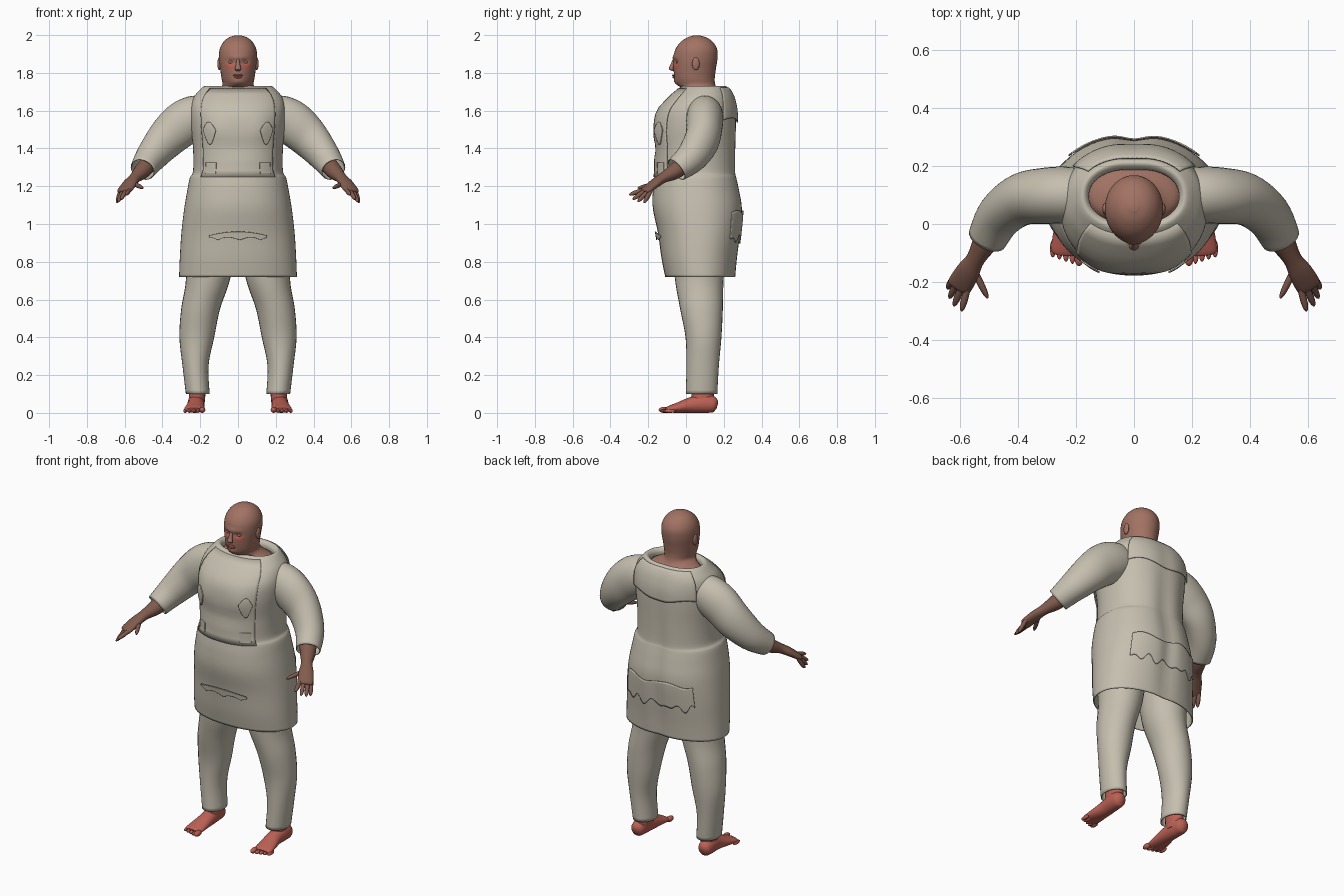
import bpy, bmesh, math
from mathutils import Vector

cube = bpy.data.objects.get("Cube")
if cube:
    bpy.data.objects.remove(cube)


def material(name, r, g, b):
    m = bpy.data.materials.new(name)
    m.use_nodes = True
    m.diffuse_color = (r, g, b, 1)
    m.node_tree.nodes["Principled BSDF"].inputs["Base Color"].default_value = (r, g, b, 1)
    return m


CLOTH = material("linen", .56, .52, .43)
SKIN = material("brown skin", .36, .17, .125)
HAND = material("dark skin", .22, .105, .075)
RED = material("reddish skin", .50, .12, .09)


def finish(name, bm, mats, mirror=False, thickness=0):
    bmesh.ops.recalc_face_normals(bm, faces=bm.faces)
    me = bpy.data.meshes.new(name)
    bm.to_mesh(me)
    bm.free()
    ob = bpy.data.objects.new(name, me)
    bpy.context.collection.objects.link(ob)
    for m in mats:
        me.materials.append(m)
    if mirror:
        ob.modifiers.new("Mirror", 'MIRROR').use_clip = False
    if thickness:
        ob.modifiers.new("Thickness", 'SOLIDIFY').thickness = thickness
    bpy.ops.object.select_all(action='DESELECT')
    ob.select_set(True)
    bpy.context.view_layer.objects.active = ob
    bpy.ops.object.shade_smooth_by_angle(angle=math.radians(50))
    return ob


def spline(rows, steps):
    # Catmull-Rom interpolation of every column
    out = []
    for i in range(len(rows) - 1):
        quad = [rows[max(i - 1, 0)], rows[i], rows[i + 1], rows[min(i + 2, len(rows) - 1)]]
        for s in range(steps):
            t = s / steps
            out.append([b + .5 * t * (c - a + t * (2 * a - 5 * b + 4 * c - d + t * (3 * (b - c) + d - a)))
                        for a, b, c, d in zip(*quad)])
    return out + [list(rows[-1])]


def oval(angle, power):
    c, s = math.cos(angle), math.sin(angle)
    return (math.copysign(abs(c) ** (2 / power), c), math.copysign(abs(s) ** (2 / power), s))


def loft(name, rings, mats, upright=False, segs=28, steps=5, power=2.0,
         caps=True, mirror=False, thickness=0, shape=None, paint=None):
    # rings: x, y, z, side radius, depth radius
    rows = spline(rings, steps)
    bm = bmesh.new()
    loops = []
    for i, (x, y, z, ru, rv) in enumerate(rows):
        u, v = Vector((1, 0, 0)), Vector((0, 1, 0))
        if not upright:
            t = (Vector(rows[min(i + 1, len(rows) - 1)][:3]) - Vector(rows[max(i - 1, 0)][:3])).normalized()
            u = t.cross(Vector((0, 0, 1))).normalized()
            v = u.cross(t)
        loop = []
        for k in range(segs):
            c, s = oval(2 * math.pi * k / segs, power)
            p = Vector((x, y, z)) + u * c * ru + v * s * rv
            loop.append(bm.verts.new(shape(p) if shape else p))
        loops.append(loop)
    for a, b in zip(loops, loops[1:]):
        for k in range(segs):
            j = (k + 1) % segs
            f = bm.faces.new((a[k], a[j], b[j], b[k]))
            if paint:
                f.material_index = paint(f.calc_center_median())
    if caps:
        bm.faces.new(loops[0])
        bm.faces.new(loops[-1])
    return finish(name, bm, mats, mirror, thickness)


def blob(name, centre, size, mat, mirror=False):
    bm = bmesh.new()
    bmesh.ops.create_uvsphere(bm, u_segments=16, v_segments=10, radius=1)
    for v in bm.verts:
        v.co = Vector([c + s * q for c, s, q in zip(centre, size, v.co)])
    return finish(name, bm, [mat], mirror)


def upright_rings(profile):
    # profile: height, half width, front depth, back depth
    return [(0, (f + b) / 2, z, w, (b - f) / 2) for z, w, f, b in profile]


# Tunic body: flared skirt, stepped waist, sloping shoulders and neckline
TUNIC = upright_rings([
    (.72, .312, -.11, .265), (.82, .308, -.13, .275), (.95, .30, -.148, .292),
    (1.08, .285, -.175, .303), (1.18, .268, -.175, .288), (1.245, .255, -.167, .274),
    (1.28, .238, -.163, .268), (1.40, .238, -.165, .268), (1.52, .25, -.166, .27),
    (1.60, .252, -.15, .268), (1.66, .24, -.10, .255), (1.70, .212, -.058, .238),
    (1.73, .178, -.02, .215), (1.715, .158, .0, .193), (1.69, .155, .0, .19)])


def bump(value, centre, width):
    return math.exp(-((value - centre) / width) ** 2)


def drape(p):
    # Seat lobes behind, flattened bust and belly folds in front
    q = p.copy()
    if p.y > .1:
        q.y -= .016 * bump(p.x, 0, .05) * bump(p.z, 1.1, .5)
    else:
        q.y -= .008 * bump(abs(p.x), .12, .06) * bump(p.z, 1.5, .06)
        q.y += .010 * bump(p.z, 1.40, .04) * bump(p.x, 0, .15)
    return q


loft("tunic", TUNIC, [CLOTH], True, segs=64, power=2.2, caps=False, thickness=.006, shape=drape)

DENSE = spline(TUNIC[:13], 8)


def on_tunic(angle, z, lift):
    for a, b in zip(DENSE, DENSE[1:]):
        if a[2] <= z <= b[2]:
            t = (z - a[2]) / (b[2] - a[2])
            x, y, _, w, d = [p + (q - p) * t for p, q in zip(a, b)]
            c, s = oval(angle, 2.2)
            return drape(Vector((x + c * (w + lift), y + s * (d + lift), z)))


def panel(name, a0, a1, bottom, top, lift=.006, cols=28, rows=14):
    # Layer of cloth following the tunic; bottom and top are functions of 0..1
    bm = bmesh.new()
    grid = []
    for i in range(cols + 1):
        t = i / cols
        ang = math.radians(a0 + (a1 - a0) * t)
        grid.append([bm.verts.new(on_tunic(ang, bottom(t) + (top(t) - bottom(t)) * j / rows, lift))
                     for j in range(rows + 1)])
    for a, b in zip(grid, grid[1:]):
        for j in range(rows):
            bm.faces.new((a[j], b[j], b[j + 1], a[j + 1]))
    return finish(name, bm, [CLOTH], thickness=.005)


# Layered cloth: bib, back yoke, ragged seat fold, belly fold and pockets
panel("bib", 222, 318, lambda t: 1.25, lambda t: 1.72)
panel("back_yoke", 38, 142, lambda t: 1.55 + .012 * math.sin(9 * t), lambda t: 1.722, .010)
panel("seat_fold", 45, 135, lambda t: .92 + .025 * math.sin(31 * t) * math.sin(5 * t),
      lambda t: 1.06 + .012 * math.sin(12 * t), .008, cols=60)
panel("belly_fold", 243, 297, lambda t: .915 + .015 * abs(math.cos(9 * t)),
      lambda t: .94 + .02 * math.sin(math.pi * t), .010, cols=40)
for side, mid in (("right", 236), ("left", 304)):
    panel(side + "_chest_fold", mid - 9, mid + 9,
          lambda t: 1.49 - .07 * math.sin(math.pi * t), lambda t: 1.50 + .04 * math.sin(math.pi * t), .014)
    panel(side + "_waist_pocket", mid - 8, mid + 8, lambda t: 1.265, lambda t: 1.325, .010)

# Sleeves and trouser legs
loft("sleeves", [(.17, .10, 1.575, .09, .10), (.23, .10, 1.565, .097, .115), (.30, .097, 1.525, .097, .118),
                 (.385, .085, 1.445, .09, .105), (.46, .03, 1.355, .08, .085),
                 (.505, -.05, 1.288, .068, .066)],
     [CLOTH], caps=False, mirror=True, thickness=.005)
loft("trouser_legs", [(.213, .0825, .10, .063, .083), (.225, .088, .25, .069, .086),
                      (.218, .0925, .40, .092, .095), (.198, .082, .55, .103, .113),
                      (.157, .07, .72, .118, .13), (.15, .075, .95, .14, .15)],
     [CLOTH], True, caps=False, mirror=True, thickness=.005)


# Head and neck, with eye hollows and flushed cheeks
def face(p):
    q = p.copy()
    if p.y < .02:
        q.y += .011 * bump(abs(p.x), .036, .018) * bump(p.z, 1.858, .014)
        q.y -= .006 * bump(p.z, 1.883, .012) * bump(p.x, 0, .05)
        q.y -= .008 * bump(p.z, 1.752, .016) * bump(p.x, 0, .03)
    return q


def flushed(c):
    return int(c.y < 0 and bump(abs(c.x), .045, .024) * bump(c.z, 1.84, .02) > .4)


loft("head", upright_rings([
    (1.67, .17, -.02, .21), (1.695, .145, -.003, .185), (1.715, .105, -.015, .165),
    (1.737, .083, -.045, .155), (1.77, .087, -.06, .152), (1.82, .094, -.066, .158),
    (1.87, .100, -.066, .166), (1.92, .098, -.058, .166), (1.96, .080, -.032, .146),
    (1.987, .050, .006, .11), (1.999, .012, .045, .07)]),
    [SKIN, RED], True, segs=56, steps=6, shape=face, paint=flushed)
loft("nose", [(0, -.060, 1.875, .008, .008), (0, -.071, 1.845, .011, .011),
              (0, -.078, 1.822, .017, .013), (0, -.070, 1.811, .010, .006)], [SKIN], True, segs=16)
blob("upper_lip", (0, -.066, 1.787), (.026, .008, .005), RED)
blob("lower_lip", (0, -.064, 1.777), (.022, .008, .006), RED)
blob("eyelids", (.036, -.045, 1.857), (.015, .008, .008), SKIN, True)
blob("ears", (.099, .052, 1.848), (.010, .020, .034), SKIN, True)

# Forearms, hands and fingers
loft("forearms_and_palms", [(.47, .0, 1.325, .048, .046), (.51, -.06, 1.278, .044, .042),
                            (.545, -.12, 1.245, .032, .028), (.572, -.165, 1.215, .041, .024),
                            (.600, -.212, 1.178, .043, .018), (.606, -.222, 1.170, .034, .010)],
     [HAND], segs=20, mirror=True)
FINGERS = {"index": ((.573, -.222, 1.182), (.594, -.300, 1.155)),
           "middle": ((.592, -.216, 1.178), (.620, -.282, 1.130)),
           "ring": ((.610, -.204, 1.172), (.635, -.255, 1.118)),
           "little": ((.624, -.190, 1.168), (.641, -.222, 1.112)),
           "thumb": ((.555, -.150, 1.215), (.503, -.255, 1.190))}
for label, (base, tip) in FINGERS.items():
    b, e = Vector(base), Vector(tip)
    loft(label + "_fingers", [(*b.lerp(e, t), r, r) for t, r in
                              ((-.15, .011), (.5, .012), (.85, .009), (1, .003))],
         [HAND], segs=12, steps=3, mirror=True)

# Feet, ankles and toes
loft("feet", [(.225, .166, .038, .012, .016), (.225, .15, .042, .036, .040), (.224, .10, .050, .043, .050),
              (.222, .03, .042, .044, .042), (.228, -.04, .028, .051, .028),
              (.232, -.09, .019, .053, .018), (.233, -.106, .015, .042, .012)],
     [RED], segs=24, mirror=True)
loft("ankles", [(.22, .085, .04, .042, .062), (.216, .088, .09, .043, .06), (.214, .085, .16, .045, .058)],
     [RED], True, segs=20, mirror=True)
for i in range(5):
    big = .016 if i == 0 else .0105
    blob("toes_%d" % (i + 1), (.189 + .0225 * i, -.115 + .0075 * i, big), (big, .030, big), RED, True)
